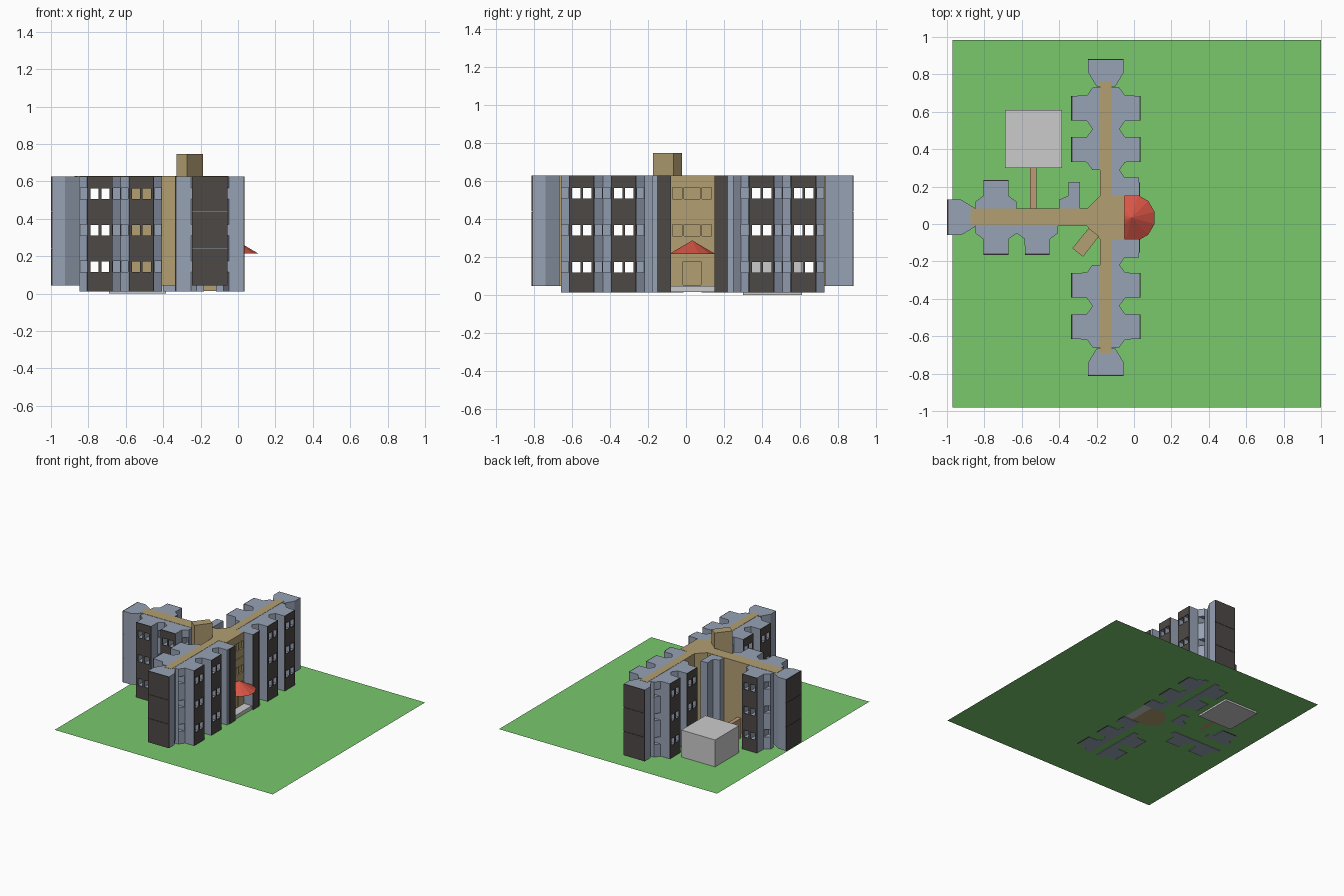
import bpy, bmesh, math
from mathutils import Vector

if "Cube" in bpy.data.objects:
    bpy.data.objects.remove(bpy.data.objects["Cube"])

CX, CY = -0.15, 0.035          # crossing point of the three wings
LAWN, RAISED, BASE, TOP = 0.015, 0.045, 0.012, 0.627
FLOORS = (0.145, 0.34, 0.535)  # window centre heights


def material(name, rgb):
    m = bpy.data.materials.new(name)
    m.diffuse_color = (*rgb, 1)
    m.use_nodes = True
    m.node_tree.nodes["Principled BSDF"].inputs["Base Color"].default_value = m.diffuse_color
    return m


BLUE = material("blue_grey", (0.31, 0.36, 0.46))
DARK = material("dark_brown", (0.075, 0.066, 0.062))
TAN = material("tan", (0.45, 0.35, 0.17))
GREEN = material("green", (0.19, 0.58, 0.15))
RED = material("red", (0.68, 0.09, 0.06))
CLAY = material("clay", (0.52, 0.32, 0.18))


def add_prism(bm, pts, z0, z1):
    area = sum(a[0] * b[1] - b[0] * a[1] for a, b in zip(pts, pts[1:] + pts[:1]))
    if area < 0:
        pts = pts[::-1]
    low = [bm.verts.new((x, y, z0)) for x, y in pts]
    high = [bm.verts.new((x, y, z1)) for x, y in pts]
    bm.faces.new(low[::-1])
    bm.faces.new(high)
    n = len(pts)
    for i in range(n):
        j = (i + 1) % n
        bm.faces.new((low[i], low[j], high[j], high[i]))


def build(name, parts, mat=None):
    """One object from a list of (outline, z0, z1) prisms."""
    bm = bmesh.new()
    for pts, z0, z1 in parts:
        add_prism(bm, pts, z0, z1)
    me = bpy.data.meshes.new(name)
    bm.to_mesh(me)
    bm.free()
    if mat:
        me.materials.append(mat)
    ob = bpy.data.objects.new(name, me)
    bpy.context.collection.objects.link(ob)
    return ob


def rect(x0, x1, y0, y1):
    return [(x0, y0), (x1, y0), (x1, y1), (x0, y1)]


def cut(ob, cutter):
    mod = ob.modifiers.new("openings", "BOOLEAN")
    mod.operation, mod.solver, mod.object = "DIFFERENCE", "EXACT", cutter
    bpy.context.view_layer.objects.active = ob
    bpy.ops.object.modifier_apply(modifier=mod.name)


def wing(name, d, e, depth, neck, cw, start, sides):
    """Wing along d; e is its sideways axis; sides maps +1/-1 to bay centres."""
    def P(pts):
        return [(CX + u * d[0] + s * e[0], CY + u * d[1] + s * e[1]) for u, s in pts]

    cuts, panels, cut_obs = [], [], []
    for sg, bays in sides.items():
        # stepped room block with projecting bays
        prof = [(bays[0] + 0.11, cw)]
        for c in bays:
            prof += [(c + 0.11, neck), (c + 0.068, neck + 0.03), (c + 0.066, depth),
                     (c - 0.066, depth), (c - 0.068, neck + 0.03)]
            panels.append((P(rect(c - 0.066, c + 0.066, sg * depth, sg * (depth + 0.006))), BASE, TOP))
            # shallow windows in the slanted shoulders
            for k in (-0.089, 0.089):
                box = P(rect(c + k - 0.019, c + k + 0.019, sg * (cw + 0.01), sg * 0.16))
                cuts += [(box, z - 0.029, z + 0.029) for z in FLOORS]
        prof += [(bays[-1] - 0.11, neck), (bays[-1] - 0.11, cw)]
        side = "a" if sg > 0 else "b"
        cut_obs.append(build(f"{name}_rooms_{side}", [(P([(u, sg * s) for u, s in prof]), BASE, TOP)], BLUE))
    # paired windows straight through the bays
    for c in sorted(set(sides[1] + sides[-1])):
        lo = -0.26 if c in sides[-1] else cw - 0.001
        hi = 0.26 if c in sides[1] else -cw + 0.001
        for k in (-0.029, 0.029):
            box = P(rect(c + k - 0.022, c + k + 0.022, lo, hi))
            cuts += [(box, z - 0.028, z + 0.028) for z in FLOORS]
    cut_obs.append(build(f"{name}_bay_panels", panels, DARK))
    cut_obs.append(build(f"{name}_corridor", [(P(rect(start, 0.70, -cw, cw)), RAISED, TOP + 0.002)], TAN))
    cutter = build(f"{name}_cutter", cuts)
    cutter.hide_render = True
    for ob in cut_obs:
        cut(ob, cutter)
    bpy.data.objects.remove(cutter)
    # flared end block, roof strip and dark end panels
    cap = [(0.841, -0.095), (0.841, 0.095), (0.775, 0.095), (0.70, 0.05), (0.70, -0.05), (0.775, -0.095)]
    build(f"{name}_end", [(P(cap), RAISED, TOP)], BLUE)
    build(f"{name}_roof_strip", [(P(rect(0.70, 0.725, -cw, cw)), TOP - 0.01, TOP + 0.002)], TAN)
    end = 0.85 if d[0] else 0.847
    face = P(rect(0.841, end, -0.095, 0.095))
    build(f"{name}_end_panels", [(face, a, b) for a, b in
                                 ((RAISED, 0.24), (0.242, 0.436), (0.438, TOP))], DARK)


B1, B2 = 0.584, 0.363
both = {1: [B1, B2], -1: [B1, B2]}
wing("north_wing", (0, 1), (1, 0), 0.180, 0.072, 0.032, 0.115, both)
wing("south_wing", (0, -1), (1, 0), 0.180, 0.072, 0.032, 0.115, both)
wing("west_wing", (-1, 0), (0, 1), 0.194, 0.085, 0.047, 0.10, {1: [B1 + 0.004], -1: [B1 + 0.004, B2 + 0.004]})

# central core with entrance front
core = build("core", [([(-0.05, 0.15), (-0.182, 0.15), (-0.25, 0.082), (-0.25, -0.012),
                        (-0.182, -0.08), (-0.05, -0.08)], LAWN, TOP + 0.002)], TAN)
holes = [(rect(-0.062, 0, y0, y1), z - 0.03, z + 0.03)
         for z in FLOORS[1:] for y0, y1 in ((-0.07, -0.02), (-0.01, 0.075), (0.085, 0.135))]
holes.append((rect(-0.062, 0, -0.015, 0.08), 0.052, 0.175))
holes += [(rect(-0.054, 0, -0.2, 0.3), z - 0.003, z + 0.003) for z in (0.24, 0.44)]
cutter = build("core_cutter", holes)
cutter.hide_render = True
cut(core, cutter)
bpy.data.objects.remove(cutter)

# blocks flanking the entrance
for tag, sg in (("north", 1), ("south", -1)):
    def flank(pts):
        return [(x, CY + sg * y) for x, y in pts]
    build(f"{tag}_entrance_flank", [(flank([(-0.118, 0.255), (-0.078, 0.255), (-0.05, 0.214), (0.026, 0.214),
                                            (0.026, 0.115), (-0.118, 0.115)]), BASE, TOP)], BLUE)
    build(f"{tag}_entrance_panel", [(flank(rect(0.026, 0.032, 0.115, 0.187)), BASE, TOP)], DARK)

# inner room block on the west wing
build("inner_rooms", [([(-0.40, 0.082), (-0.40, 0.13), (-0.35, 0.152), (-0.35, 0.225), (-0.29, 0.225),
                        (-0.29, 0.082)], BASE, TOP)], BLUE)

# stair tower, set at an angle
build("stair_tower", [([(-0.33, -0.13), (-0.242, -0.022), (-0.187, -0.065), (-0.272, -0.175)],
                       RAISED, 0.747)], TAN)

# twelve-sided entrance canopy, its back half buried in the core
bm = bmesh.new()
bmesh.ops.create_cone(bm, cap_ends=True, segments=12, radius1=0.127, radius2=0, depth=0.072)
for v in bm.verts:
    x, y = v.co.x, v.co.y
    a = math.radians(15)
    v.co = Vector((-0.013 + x * math.cos(a) - y * math.sin(a),
                   0.033 + x * math.sin(a) + y * math.cos(a), 0.25 + v.co.z))
# trim at the entrance wall
cutgeo = bm.verts[:] + bm.edges[:] + bm.faces[:]
bmesh.ops.bisect_plane(bm, geom=cutgeo, plane_co=(-0.052, 0, 0), plane_no=(-1, 0, 0), clear_outer=True)
me = bpy.data.meshes.new("canopy")
bm.to_mesh(me)
bm.free()
me.materials.append(RED)
bpy.context.collection.objects.link(bpy.data.objects.new("canopy", me))
build("entrance_step", [(rect(-0.05, 0.02, -0.08, 0.15), LAWN, 0.045)])

# annex, its link passage and the lawn
build("annex", [(rect(-0.69, -0.385, 0.30, 0.61), 0.0, 0.235)])
build("annex_link", [(rect(-0.555, -0.52, 0.08, 0.305), LAWN, 0.175)], CLAY)
bpy.ops.mesh.primitive_plane_add(size=1, location=(0.015, 0.0025, LAWN))
lawn = bpy.context.object
lawn.name = "lawn"
lawn.scale = (1.97, 1.965, 1)
lawn.data.materials.append(GREEN)
